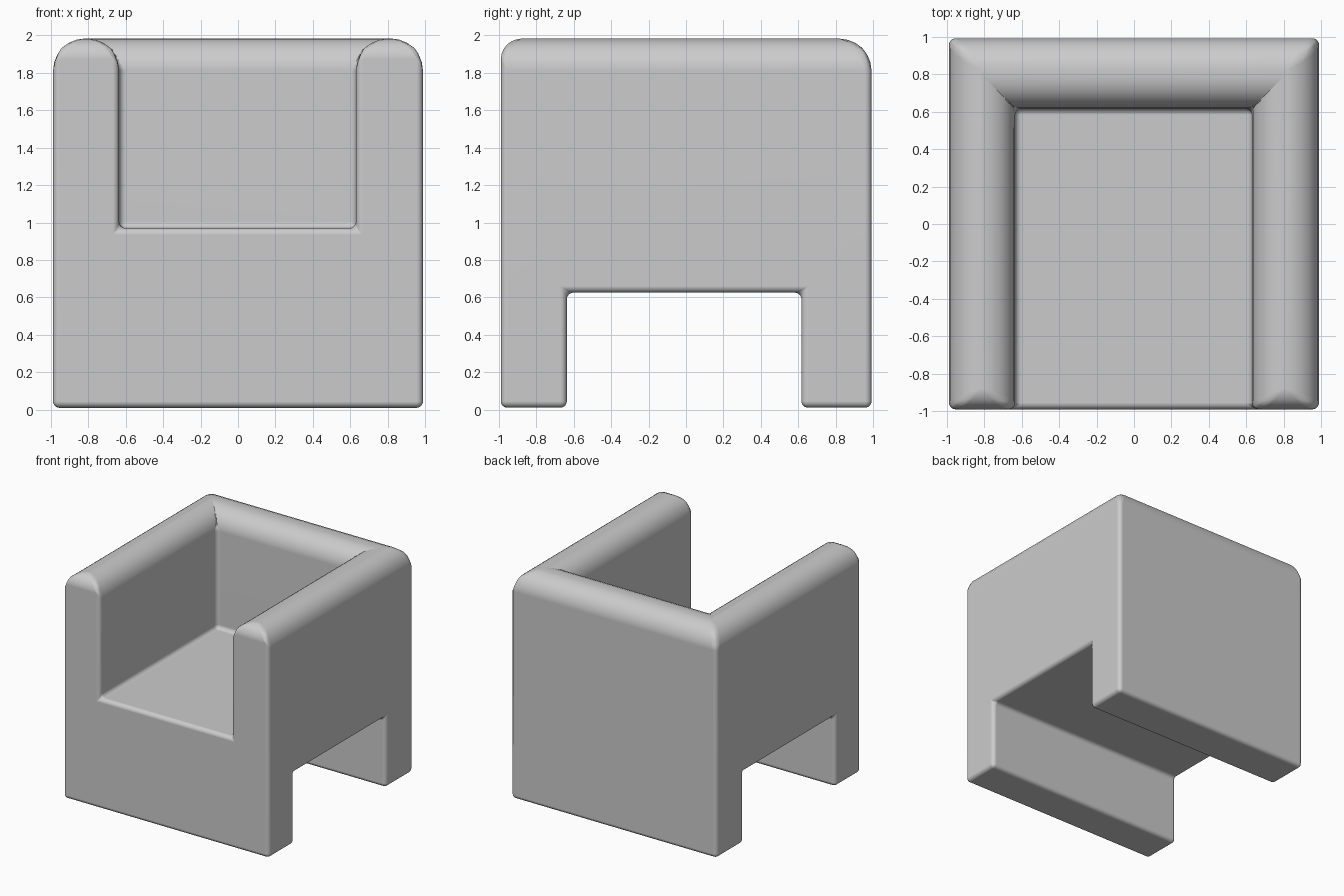
import bpy
import bmesh
import math

if "Cube" in bpy.data.objects:
    bpy.data.objects.remove(bpy.data.objects["Cube"], do_unlink=True)

# Upholstery material
fabric = bpy.data.materials.new("grey fabric")
fabric.use_nodes = True
colour = (0.6, 0.6, 0.6, 1)
fabric.diffuse_color = colour
fabric.node_tree.nodes["Principled BSDF"].inputs["Base Color"].default_value = colour

# Break lines that divide the block into 3 x 3 x 3 cells
XS = (-0.988, -0.635, 0.63, 0.988)
YS = (-0.99, -0.637, 0.617, 0.992)
ZS = (0.01, 0.625, 0.97, 1.983)
BREAKS = (XS, YS, ZS)
BIG, FRONT, SMALL = 0.17, 0.11, 0.035


def solid(i, j, k):
    """Cells of the chair: slab legs front and back, seat, arms and back."""
    if not all(0 <= n < 3 for n in (i, j, k)):
        return False
    if k == 0:
        return j != 1
    if k == 1:
        return True
    return i != 1 or j == 2


# One watertight shell from the outer faces of the solid cells
bm = bmesh.new()
for i in range(3):
    for j in range(3):
        for k in range(3):
            if not solid(i, j, k):
                continue
            for axis in range(3):
                for side in (0, 1):
                    cell = [i, j, k]
                    cell[axis] += 2 * side - 1
                    if solid(*cell):
                        continue
                    quad = []
                    for a, b in ((0, 0), (1, 0), (1, 1), (0, 1)):
                        c = [i, j, k]
                        c[axis] += side
                        c[(axis + 1) % 3] += a
                        c[(axis + 2) % 3] += b
                        quad.append(bm.verts.new([BREAKS[n][c[n]] for n in range(3)]))
                    bm.faces.new(quad if side else quad[::-1])
bmesh.ops.remove_doubles(bm, verts=bm.verts, dist=0.001)
bmesh.ops.recalc_face_normals(bm, faces=bm.faces)
bmesh.ops.dissolve_limit(bm, angle_limit=math.radians(1), verts=bm.verts, edges=bm.edges)

# Plump rounding on the arm and back tops, tight rounding on the other edges
weight = bm.edges.layers.float.new("bevel_weight_edge")
for edge in bm.edges:
    mid = (edge.verts[0].co + edge.verts[1].co) / 2
    if mid.z > ZS[3] - 0.01:
        edge[weight] = FRONT / BIG if mid.y < YS[0] + 0.01 else 1
    else:
        edge[weight] = SMALL / BIG

mesh = bpy.data.meshes.new("armchair_body")
bm.to_mesh(mesh)
bm.free()
mesh.materials.append(fabric)
chair = bpy.data.objects.new("armchair_body", mesh)
bpy.context.collection.objects.link(chair)

bevel = chair.modifiers.new("rounded edges", "BEVEL")
bevel.limit_method = "WEIGHT"
bevel.width = BIG
bevel.segments = 6
bevel.use_clamp_overlap = False

# Smooth shading that keeps the large panels flat
bpy.context.view_layer.objects.active = chair
chair.select_set(True)
bpy.ops.object.shade_smooth()
normals = chair.modifiers.new("flat panels", "WEIGHTED_NORMAL")
normals.keep_sharp = True
